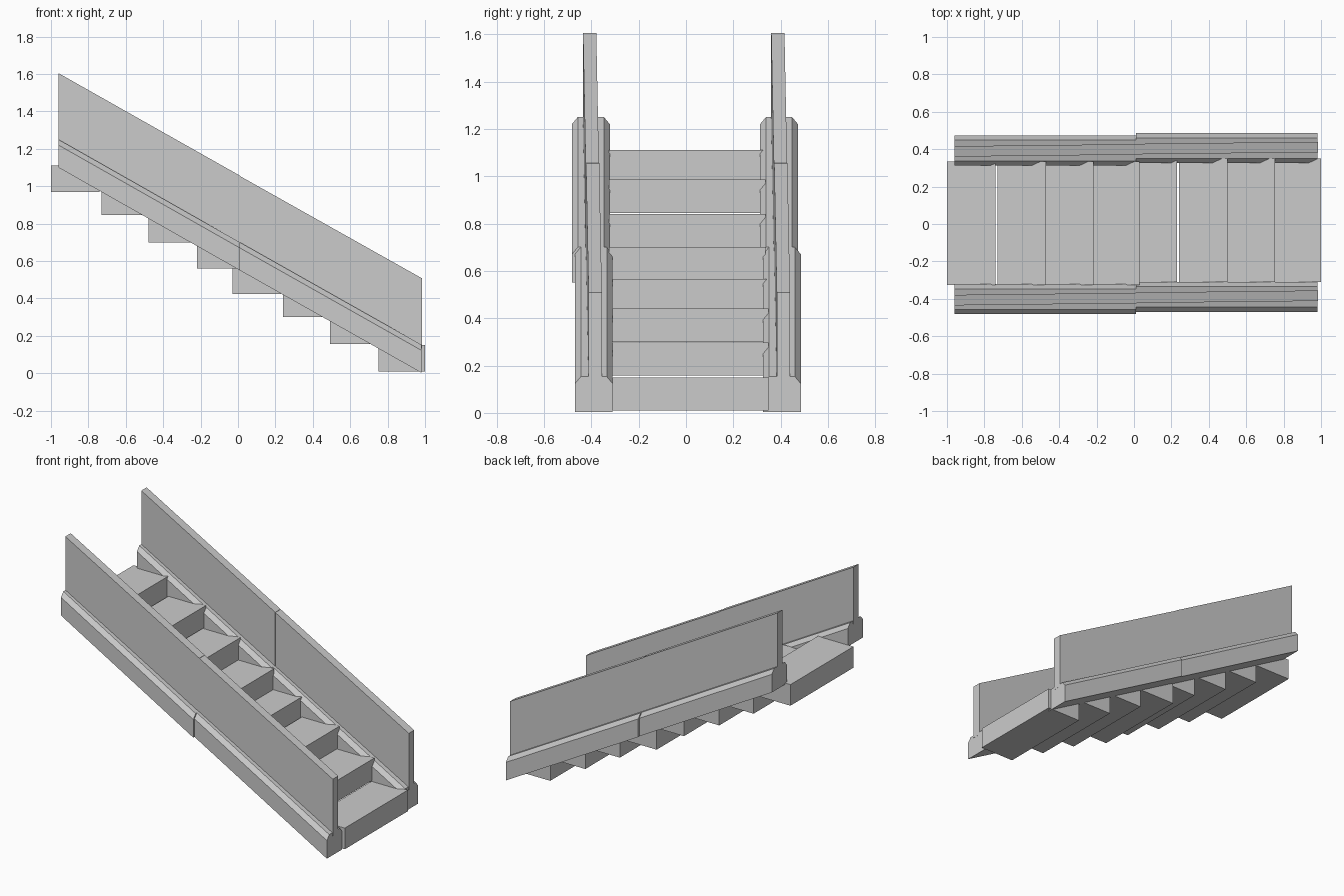
import bpy, bmesh

if "Cube" in bpy.data.objects:
    bpy.data.objects.remove(bpy.data.objects["Cube"])


def loft(name, ring_a, ring_b):
    """Solid between two matching end profiles."""
    bm = bmesh.new()
    a = [bm.verts.new(p) for p in ring_a]
    b = [bm.verts.new(p) for p in ring_b]
    n = len(a)
    bm.faces.new(a)
    bm.faces.new(b[::-1])
    for i in range(n):
        bm.faces.new((a[i], b[i], b[(i + 1) % n], a[(i + 1) % n]))
    bmesh.ops.recalc_face_normals(bm, faces=bm.faces[:])
    mesh = bpy.data.meshes.new(name)
    bm.to_mesh(mesh)
    bm.free()
    obj = bpy.data.objects.new(name, mesh)
    bpy.context.collection.objects.link(obj)
    return obj


def section(x, y, z, profile):
    return [(x, y + py, z + pz) for py, pz in profile]


# Cross-sections: chamfered stringer and thin parapet panel
STRINGER = [(-0.08, 0), (0.08, 0), (0.08, 0.12), (0.055, 0.15), (-0.055, 0.15), (-0.08, 0.12)]
PANEL = [(-0.028, 0.13), (0.028, 0.13), (0.028, 0.505), (-0.028, 0.505)]

# Each flight: x start, x end, z start, z end, y shift
FLIGHTS = {"upper": (-0.96, 0.01, 1.10, 0.55, 0.0),
           "lower": (0.01, 0.98, 0.55, 0.003, 0.0125)}

# Sloping stringers and panels on both sides
for flight, (x0, x1, z0, z1, dy) in FLIGHTS.items():
    for side, y in (("front", -0.402), ("back", 0.393)):
        y += dy
        loft(f"{flight}_{side}_stringer", section(x0, y, z0, STRINGER), section(x1, y, z1, STRINGER))
        loft(f"{flight}_{side}_panel", section(x0 - 0.001, y - 0.005, z0, PANEL),
             section(x1 + 0.003, y + 0.006, z1, PANEL))

# Step blocks: x start, x end, underside z
STEPS = [(-1.0, -0.74, 0.97), (-0.73, -0.47, 0.845), (-0.478, -0.217, 0.70), (-0.22, 0.03, 0.56),
         (-0.03, 0.23, 0.425), (0.24, 0.50, 0.30), (0.493, 0.755, 0.157), (0.75, 1.0, 0.01)]
for i, (x0, x1, z) in enumerate(STEPS):
    dy = 0.0 if i < 4 else 0.0145
    block = [(-0.325 + dy, 0), (0.335 + dy, 0), (0.335 + dy, 0.14), (-0.325 + dy, 0.14)]
    loft(f"step_{i + 1}", section(x0, 0, z, block), section(x1, 0, z, block))
